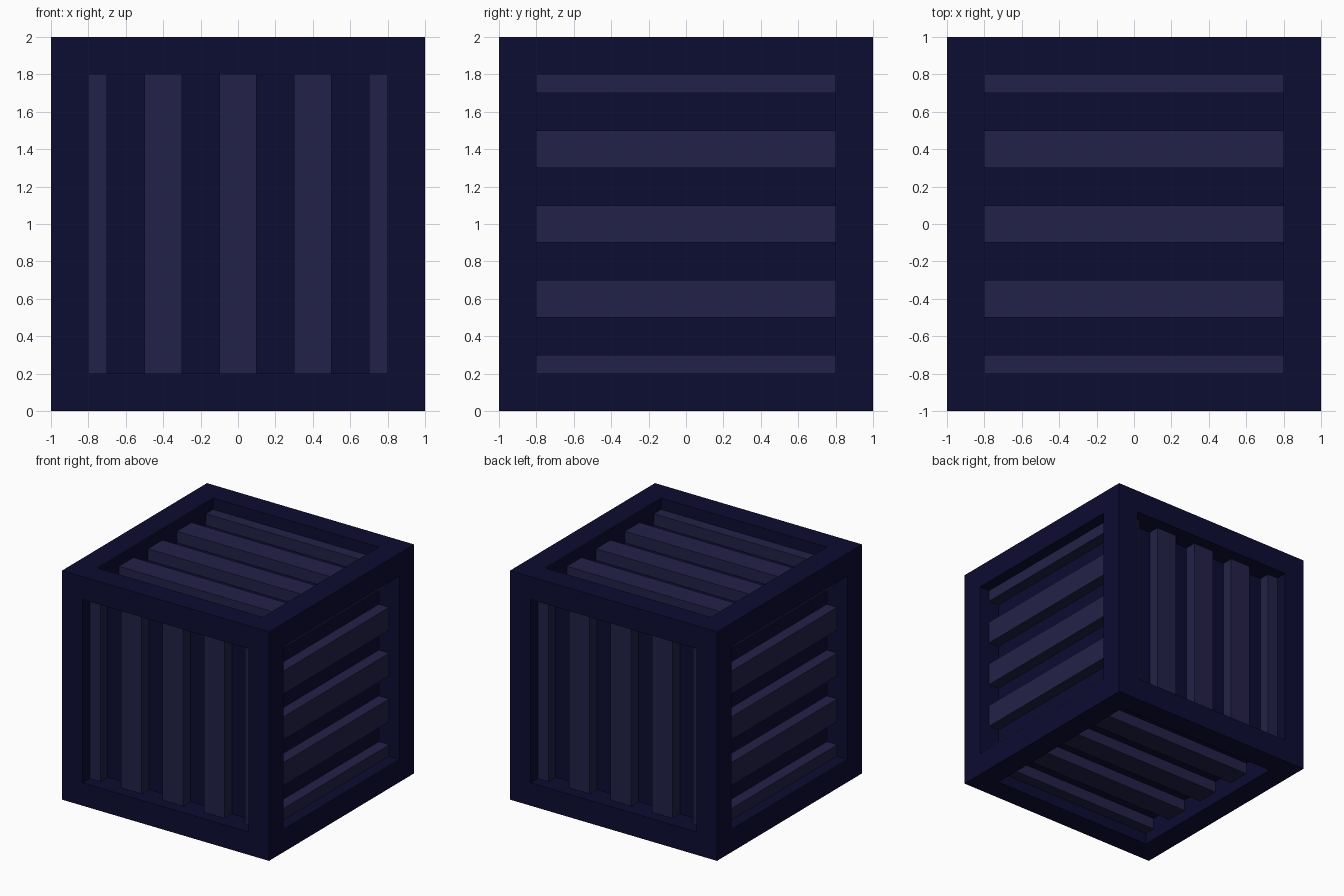
import bpy
import bmesh
from mathutils import Matrix, Vector

cube = bpy.data.objects.get("Cube")
if cube:
    bpy.data.objects.remove(cube, do_unlink=True)


def make_material(name, rgb):
    mat = bpy.data.materials.new(name)
    mat.use_nodes = True
    mat.diffuse_color = (*rgb, 1)
    mat.node_tree.nodes["Principled BSDF"].inputs["Base Color"].default_value = (*rgb, 1)
    return mat


navy = make_material("dark navy", (0.0037, 0.0037, 0.032))
slate = make_material("slate violet", (0.0168, 0.0152, 0.065))


def boxes(name, parts, mat):
    """One object made of boxes, each given as (centre, size)."""
    bm = bmesh.new()
    for centre, size in parts:
        bmesh.ops.create_cube(bm, size=1, matrix=Matrix.Translation(centre) @ Matrix.Diagonal((*size, 1)))
    mesh = bpy.data.meshes.new(name)
    bm.to_mesh(mesh)
    bm.free()
    mesh.materials.append(mat)
    obj = bpy.data.objects.new(name, mesh)
    obj.location.z = 1
    bpy.context.collection.objects.link(obj)
    return obj


# Solid core behind the slats
boxes("core", [((0, 0, 0), (1.6, 1.6, 1.6))], navy)

# Frame: full-height corner posts, rails fitted between them
BAR, EDGE = 0.2, 0.9
signs = (-1, 1)
boxes("corner_posts", [((a * EDGE, b * EDGE, 0), (BAR, BAR, 2)) for a in signs for b in signs], navy)
boxes("side_rails", [((a * EDGE, 0, b * EDGE), (BAR, 1.6, BAR)) for a in signs for b in signs], navy)
boxes("front_back_rails", [((0, a * EDGE, b * EDGE), (1.6, BAR, BAR)) for a in signs for b in signs], navy)

# Five slats per side: the outer two are half width, against the frame
SLATS = [(-0.75, 0.1), (-0.4, 0.2), (0, 0.2), (0.4, 0.2), (0.75, 0.1)]


def slat_panel(name, normal, across, sign):
    """Slats on the face along one axis, spaced along another."""
    parts = []
    for pos, width in SLATS:
        centre, size = Vector((0, 0, 0)), Vector((1.6, 1.6, 1.6))
        centre[normal], size[normal] = sign * 0.85, 0.1
        centre[across], size[across] = pos, width
        parts.append((centre, size))
    boxes(name, parts, slate)


X, Y, Z = range(3)
for name, normal, across, sign in (
    ("front_slats", Y, X, -1), ("back_slats", Y, X, 1),
    ("right_slats", X, Z, -1), ("left_slats", X, Z, 1),
    ("bottom_slats", Z, Y, -1), ("top_slats", Z, Y, 1),
):
    slat_panel(name, normal, across, sign)
